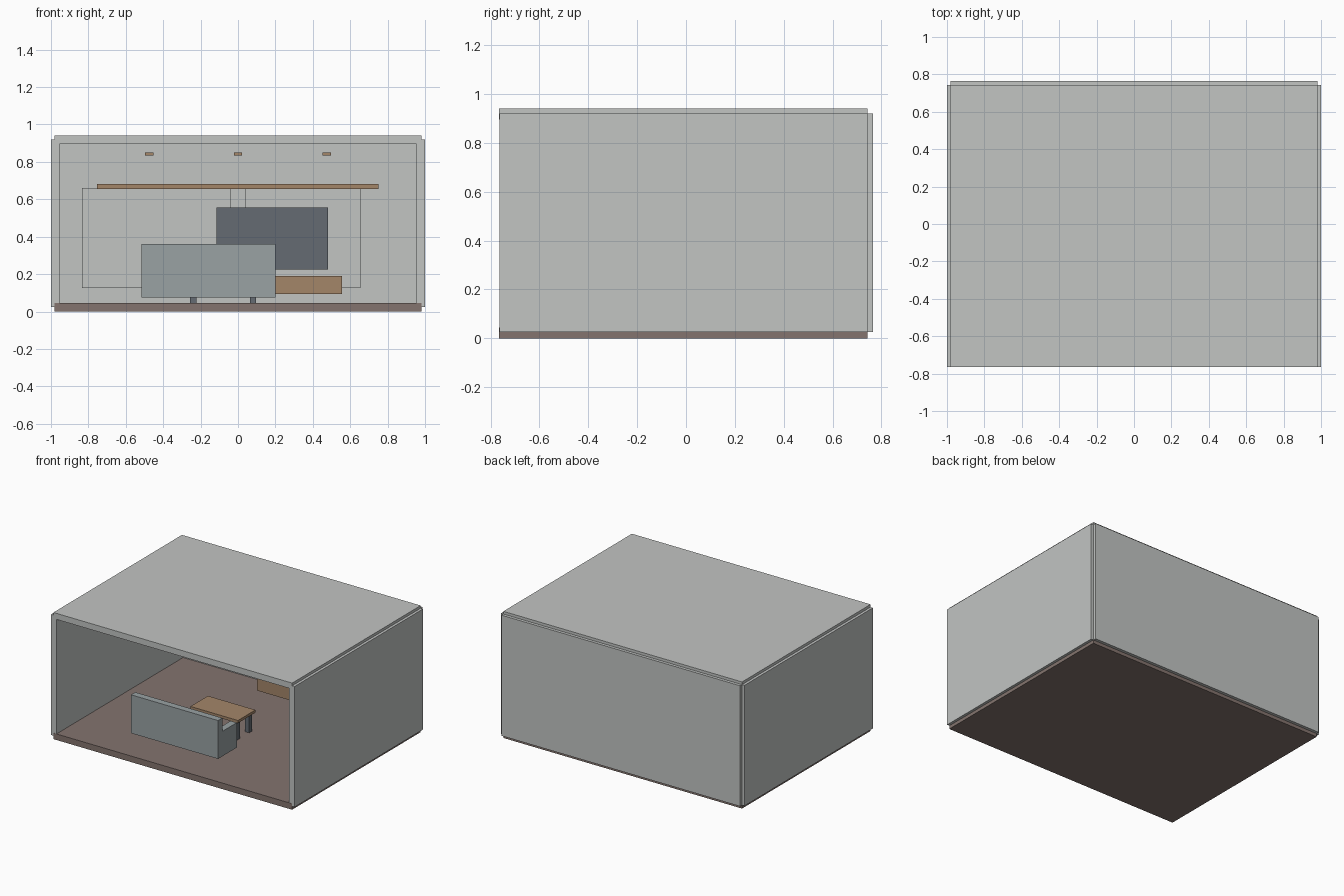
import bpy

cube = bpy.data.objects.get("Cube")
if cube:
    bpy.data.objects.remove(cube, do_unlink=True)


def material(name, rgb):
    m = bpy.data.materials.new(name)
    m.use_nodes = True
    m.diffuse_color = (*rgb, 1)
    m.node_tree.nodes["Principled BSDF"].inputs["Base Color"].default_value = (*rgb, 1)
    return m


plaster = material("pale_grey_plaster", (0.54, 0.555, 0.545))
flooring = material("brown_flooring", (0.23, 0.175, 0.158))
wood = material("warm_wood", (0.37, 0.238, 0.141))
fabric = material("blue_grey_fabric", (0.32, 0.36, 0.372))
charcoal = material("charcoal", (0.13, 0.147, 0.17))


def box(name, x, y, z, mat):
    """Box from (min, max) ranges on each axis."""
    bpy.ops.mesh.primitive_cube_add(size=1, location=[sum(r) / 2 for r in (x, y, z)])
    ob = bpy.context.object
    ob.name = name
    ob.scale = [r[1] - r[0] for r in (x, y, z)]
    bpy.ops.object.transform_apply(location=False, rotation=False, scale=True)
    ob.data.materials.append(mat)
    return ob


# Room shell, open at the front
FRONT, BACK, T = -0.765, 0.765, 0.045
MID = BACK - T / 2
INNER = BACK - T
box("floor", (-0.98, 0.98), (FRONT, MID), (0, T), flooring)
box("ceiling", (-0.98, 0.98), (FRONT, MID), (0.895, 0.94), plaster)
box("back_wall", (-0.98, 0.98), (INNER, BACK), (0.025, 0.92), plaster)
for side, s in (("left", 1), ("right", -1)):
    box(side + "_wall", sorted((s * 0.955, s)), (FRONT + 0.001, MID), (0.025, 0.92), plaster)

# Back wall panels
box("right_wall_panel", (-0.835, -0.04), (INNER - 0.015, INNER), (0.125, 0.66), plaster)
box("left_wall_panel", (0.04, 0.655), (INNER - 0.015, INNER), (0.125, 0.66), plaster)

# Shelf, lights, screen and floating cabinet
box("wall_shelf", (-0.755, 0.75), (0.58, INNER), (0.656, 0.681), wood)
for i, x in enumerate((-0.475, 0, 0.475)):
    box(f"wall_light_{i + 1}", (x - 0.022, x + 0.022), (0.67, INNER), (0.835, 0.851), wood)
box("screen", (-0.115, 0.48), (0.67, 0.71), (0.225, 0.555), charcoal)
box("media_cabinet", (-0.185, 0.555), (0.487, INNER), (0.095, 0.19), wood)

# Sofa facing the screen
X0, X1, Y0, Y1 = -0.515, 0.2, -0.52, -0.30
box("sofa_base", (X0, X1), (Y0 + 0.05, Y1), (0.075, 0.16), fabric)
box("sofa_back", (X0, X1), (Y0, Y0 + 0.05), (0.075, 0.36), fabric)
box("sofa_right_arm", (X0, X0 + 0.05), (Y0 + 0.05, Y1), (0.16, 0.26), fabric)
box("sofa_left_arm", (X1 - 0.05, X1), (Y0 + 0.05, Y1), (0.16, 0.26), fabric)

# Low table
box("table_top", (-0.275, 0.115), (-0.165, 0.04), (0.182, 0.202), wood)
for side, x in (("right", -0.24), ("left", 0.08)):
    for end, y in (("front", -0.135), ("back", 0.01)):
        box(f"table_{end}_{side}_leg", (x - 0.017, x + 0.017), (y - 0.017, y + 0.017),
            (T, 0.182), charcoal)
